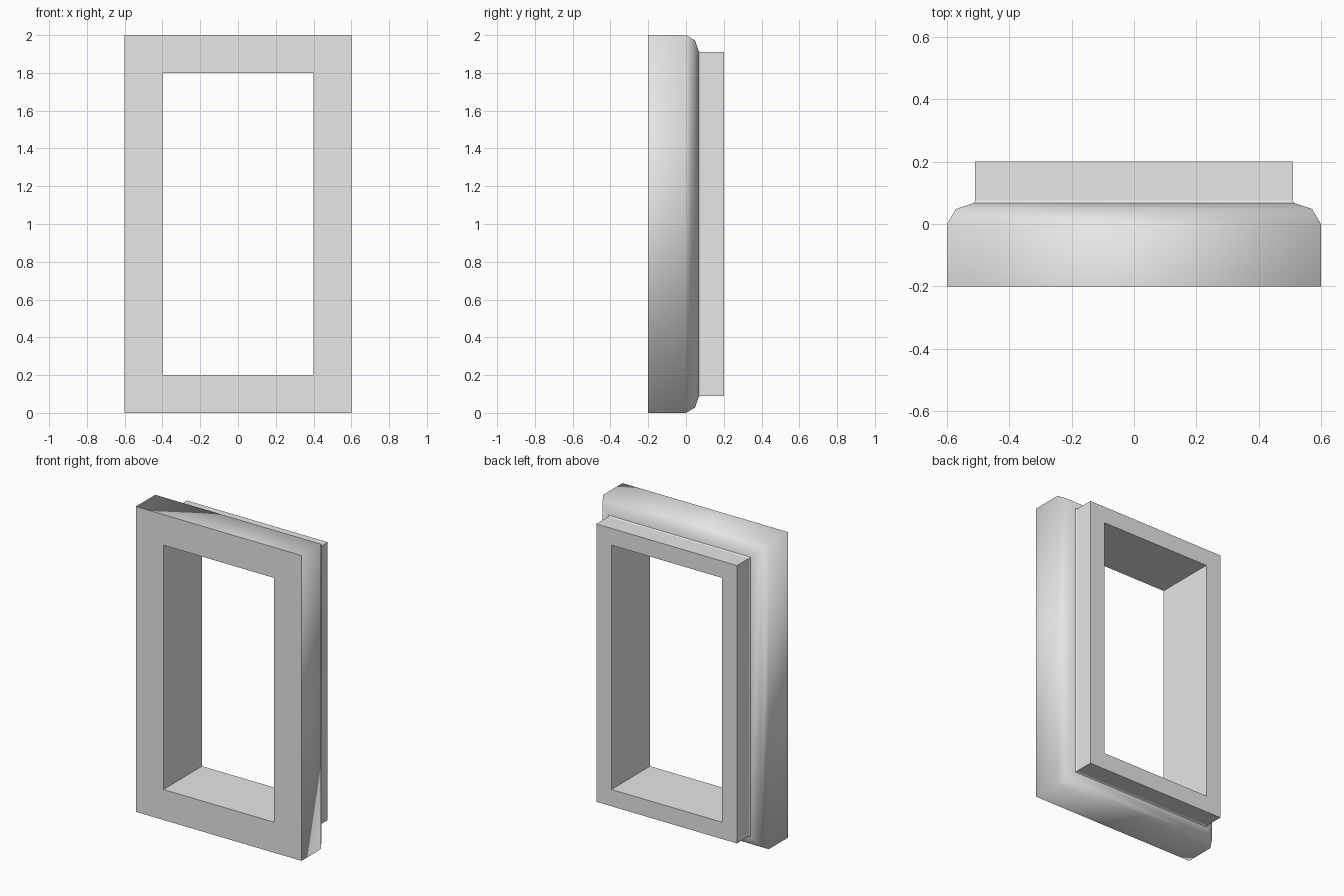
import bpy
import bmesh

cube = bpy.data.objects.get("Cube")
if cube:
    bpy.data.objects.remove(cube, do_unlink=True)

# One flat grey for the whole frame
grey = bpy.data.materials.new("light_grey")
grey.use_nodes = True
grey.diffuse_color = (0.8, 0.8, 0.8, 1)
grey.node_tree.nodes["Principled BSDF"].inputs["Base Color"].default_value = (0.8, 0.8, 0.8, 1)

# Moulding section: (distance out from the opening, depth y)
PROFILE = [(0, -0.2), (0.2, -0.2), (0.2, 0), (0.172, 0.048), (0.115, 0.067),
           (0.11, 0.075), (0.11, 0.2), (0, 0.2)]
ROUNDED = (1, 2, 3)          # profile spans shaded smooth
HALF_W, HALF_H = 0.4, 0.8    # half size of the opening
CORNERS = [(-1, -1), (1, -1), (1, 1), (-1, 1)]

# Sweep the section around the four mitred corners
bm = bmesh.new()
rings = [[bm.verts.new((sx * (HALF_W + d), y, 1 + sz * (HALF_H + d))) for d, y in PROFILE]
         for sx, sz in CORNERS]
n = len(PROFILE)
for c in range(4):
    a, b = rings[c], rings[(c + 1) % 4]
    for i in range(n):
        j = (i + 1) % n
        face = bm.faces.new((a[i], b[i], b[j], a[j]))
        face.smooth = i in ROUNDED
bmesh.ops.recalc_face_normals(bm, faces=bm.faces[:])

# Keep crisp edges wherever a flat face meets another face
for edge in bm.edges:
    edge.smooth = all(f.smooth for f in edge.link_faces)

mesh = bpy.data.meshes.new("window_frame")
bm.to_mesh(mesh)
bm.free()
mesh.materials.append(grey)
frame = bpy.data.objects.new("window_frame", mesh)
bpy.context.collection.objects.link(frame)
